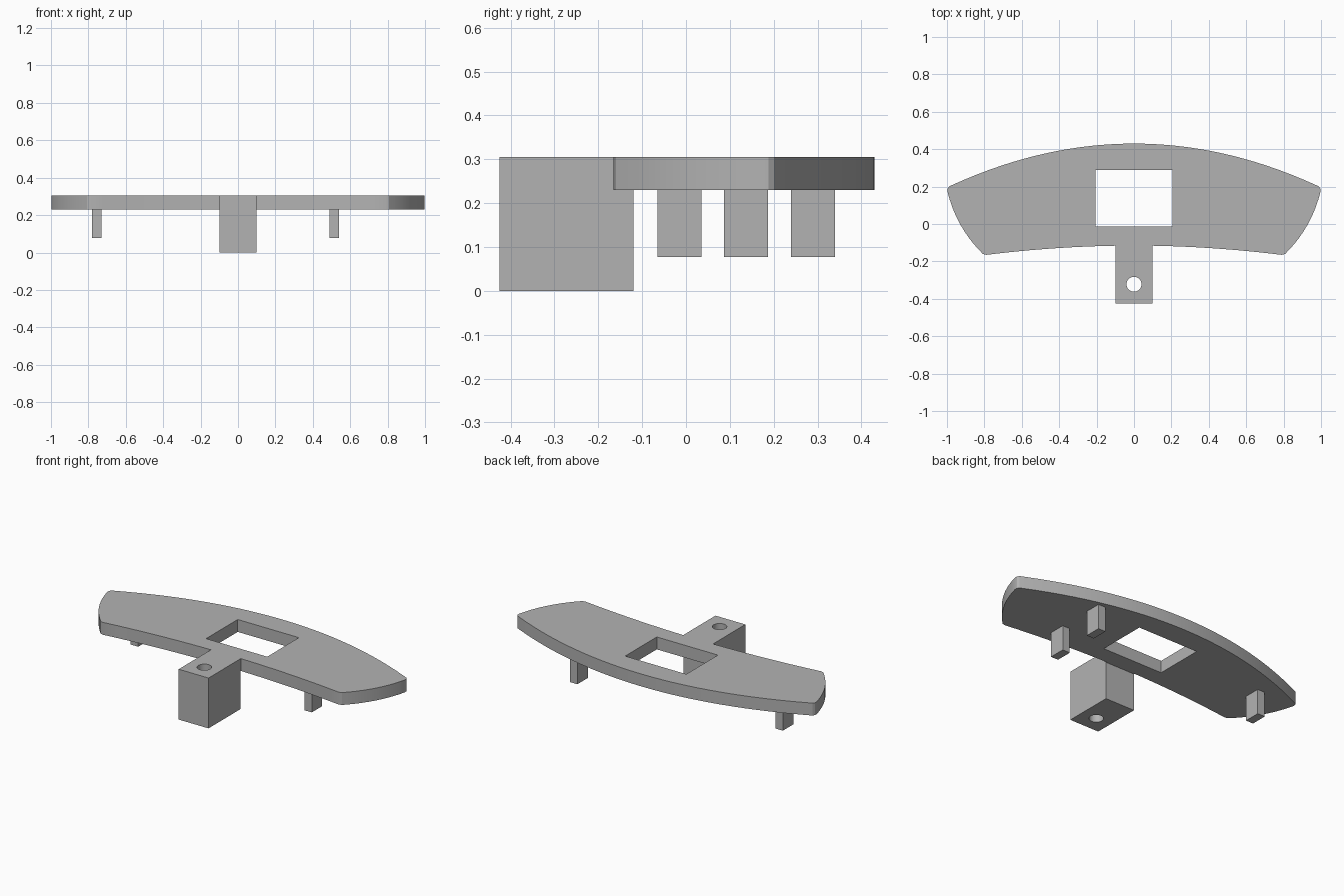
import bpy
import bmesh
from math import radians
from mathutils import Vector

cube = bpy.data.objects.get("Cube")
if cube:
    bpy.data.objects.remove(cube)

PLATE_LOW, TOP = 0.23, 0.305

grey = bpy.data.materials.new("plain grey")
grey.use_nodes = True
grey.diffuse_color = (0.45, 0.45, 0.45, 1)
grey.node_tree.nodes["Principled BSDF"].inputs["Base Color"].default_value = (0.45, 0.45, 0.45, 1)


def arc(a, b, bulge, steps):
    """Points of a shallow arc from a to b, bulging to the right of travel."""
    a, b = Vector(a), Vector(b)
    d = b - a
    side = Vector((d.y, -d.x)).normalized()
    return [a + d * t + side * bulge * 4 * t * (1 - t)
            for t in (i / steps for i in range(steps + 1))]


def make_object(name, bm):
    bmesh.ops.recalc_face_normals(bm, faces=bm.faces)
    mesh = bpy.data.meshes.new(name)
    bm.to_mesh(mesh)
    bm.free()
    mesh.materials.append(grey)
    obj = bpy.data.objects.new(name, mesh)
    bpy.context.collection.objects.link(obj)
    return obj


def box(name, low, high):
    bm = bmesh.new()
    bmesh.ops.create_cube(bm, size=1)
    low, high = Vector(low), Vector(high)
    for v in bm.verts:
        v.co = (low + high) / 2 + v.co * (high - low)
    return make_object(name, bm)


def rod(name, centre, radius, length, axis):
    bm = bmesh.new()
    bmesh.ops.create_cone(bm, cap_ends=True, segments=32, radius1=radius,
                          radius2=radius, depth=length)
    turn = Vector((0, 0, 1)).rotation_difference(Vector(axis)).to_matrix()
    for v in bm.verts:
        v.co = Vector(centre) + turn @ v.co
    return make_object(name, bm)


def combine(obj, tool, operation):
    """Apply a boolean and remove the tool object."""
    tool.hide_render = True
    mod = obj.modifiers.new(operation, 'BOOLEAN')
    mod.operation, mod.solver, mod.object = operation, 'EXACT', tool
    bpy.context.view_layer.objects.active = obj
    bpy.ops.object.modifier_apply(modifier=mod.name)
    bpy.data.objects.remove(tool)


def smooth(obj):
    bpy.ops.object.select_all(action='DESELECT')
    obj.select_set(True)
    bpy.context.view_layer.objects.active = obj
    bpy.ops.object.shade_smooth_by_angle(angle=radians(30))


# Curved plate: right half of the outline, then its mirror
half = arc((0, -0.115), (0.79, -0.165), -0.012, 10)
half += arc((0.808, -0.16), (0.997, 0.172), 0.027, 10)
half += arc((0.997, 0.188), (0.975, 0.207), 0.004, 2)
half += [Vector((x, 0.43 - 0.223 * (x / 0.975) ** 2))
         for x in (0.975 * (1 - i / 14) for i in range(1, 15))]
outline = half + [Vector((-p.x, p.y)) for p in reversed(half[1:-1])]
bm = bmesh.new()
face = bm.faces.new([bm.verts.new((p.x, p.y, PLATE_LOW)) for p in outline])
grown = bmesh.ops.extrude_face_region(bm, geom=[face])
for v in grown["geom"]:
    if isinstance(v, bmesh.types.BMVert):
        v.co.z = TOP
plate = make_object("curved_plate", bm)

# Front mounting block, rectangular window and vertical bolt hole
combine(plate, box("mounting_block", (-0.1, -0.425, 0), (0.1, -0.12, TOP)), 'UNION')
combine(plate, box("neck", (-0.1, -0.2, PLATE_LOW), (0.1, -0.08, TOP)), 'UNION')
combine(plate, box("window_cutter", (-0.205, -0.013, 0.1), (0.205, 0.29, 0.5)), 'DIFFERENCE')
combine(plate, rod("bolt_cutter", (0, -0.322, 0.15), 0.04, 0.6, (0, 0, 1)), 'DIFFERENCE')
smooth(plate)

# Three drilled lugs under the plate
for name, x, y in (("left_front_lug", 0.515, -0.015),
                   ("left_back_lug", 0.515, 0.29),
                   ("right_lug", -0.755, 0.137)):
    lug = box(name, (x - 0.025, y - 0.05, 0.077), (x + 0.025, y + 0.05, PLATE_LOW))
    combine(lug, rod("lug_cutter", (x, y, 0.154), 0.026, 0.2, (1, 0, 0)), 'DIFFERENCE')
    smooth(lug)
